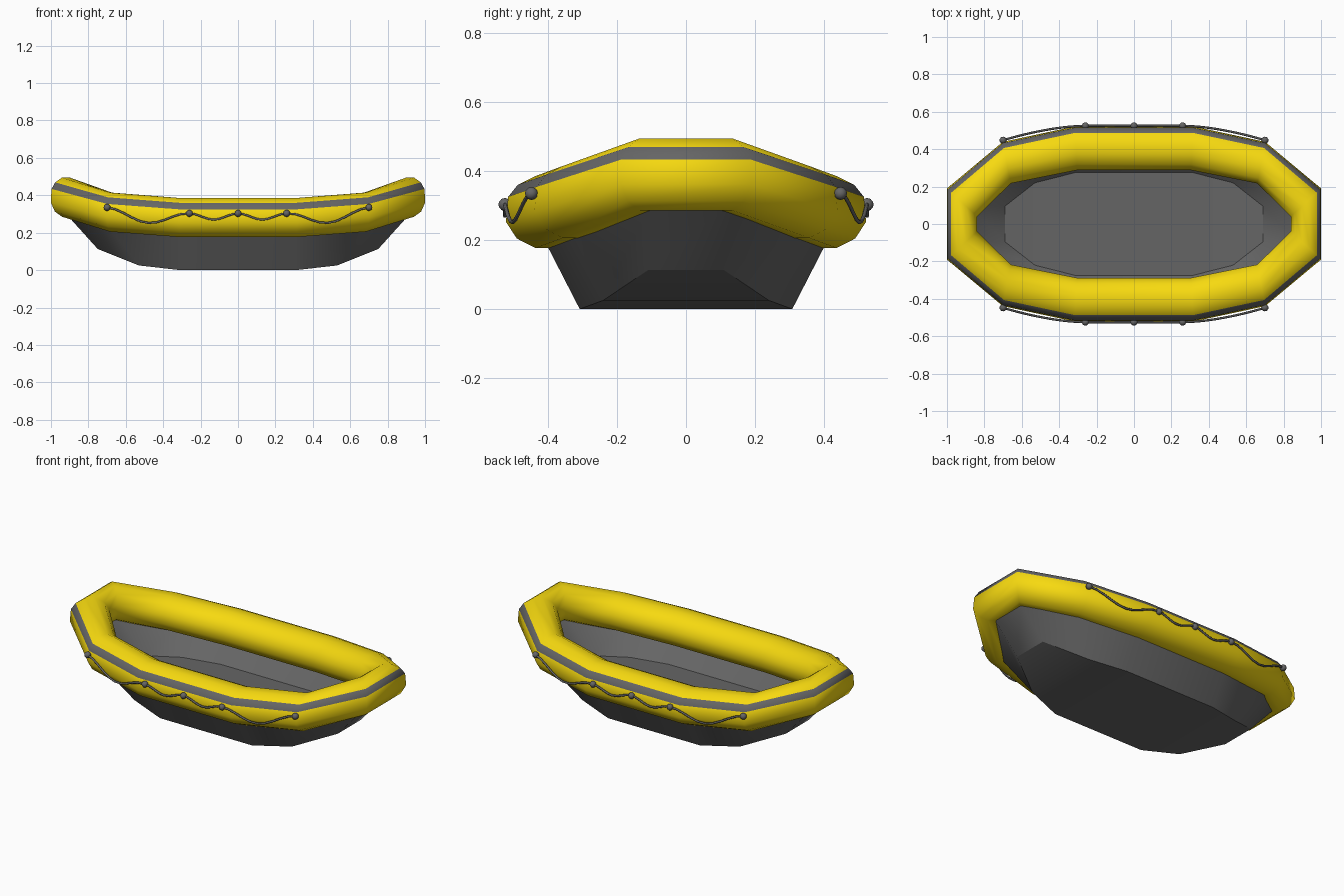
import bpy, bmesh, math

if "Cube" in bpy.data.objects:
    bpy.data.objects.remove(bpy.data.objects["Cube"])

def material(name, rgb):
    m = bpy.data.materials.new(name)
    m.diffuse_color = (*rgb, 1)
    m.use_nodes = True
    m.node_tree.nodes["Principled BSDF"].inputs["Base Color"].default_value = m.diffuse_color
    return m

YELLOW = material("yellow", (0.93, 0.7, 0.005))
GREY = material("dark_grey", (0.13, 0.13, 0.13))

def around(quarter):
    """Mirror three (x, y, z) points into a closed 12 point loop."""
    a = quarter
    pts = [(x, y, z) for x, y, z in a] + [(-x, y, z) for x, y, z in reversed(a)]
    return pts + [(x, -y, z) for x, y, z in reversed(pts)]

def loft(name, loops, mats, close=False, caps=False, hard=(), mat_of=lambda k: 0):
    """Skin closed loops; the loops listed in hard become sharp edges."""
    bm = bmesh.new()
    rows = [[bm.verts.new(p) for p in loop] for loop in loops]
    n = len(rows[0])
    for k in range(len(rows) if close else len(rows) - 1):
        r, s = rows[k], rows[(k + 1) % len(rows)]
        for i in range(n):
            j = (i + 1) % n
            bm.faces.new((r[i], r[j], s[j], s[i])).material_index = mat_of(k)
    if caps:
        for r in (rows[0], rows[-1]):
            for i in range(5):
                bm.faces.new((r[i], r[i + 1], r[10 - i], r[11 - i]))
    bmesh.ops.recalc_face_normals(bm, faces=bm.faces)
    for f in bm.faces:
        f.smooth = True
    for k in hard:
        for i in range(n):
            bm.edges.get((rows[k][i], rows[k][(i + 1) % n])).smooth = False
    me = bpy.data.meshes.new(name)
    bm.to_mesh(me)
    bm.free()
    for m in mats:
        me.materials.append(m)
    ob = bpy.data.objects.new(name, me)
    bpy.context.collection.objects.link(ob)
    return ob

# Inflated tube: twelve-sided section, (centre, outward half width) at each corner
stations = [((0.92, 0.115, 0.39), (0.084, 0.077)),
            ((0.68, 0.328, 0.31), (0.022, 0.115)),
            ((0.31, 0.405, 0.281), (0.006, 0.121))]
loops = []
for deg in [24, 47] + list(range(75, 346, 30)):
    c, s = math.cos(math.radians(deg)), math.sin(math.radians(deg))
    loops.append(around([(x + hx * c, y + hy * c, z + 0.108 * s)
                         for (x, y, z), (hx, hy) in stations]))
# the upper outer band of faces is the grey stripe
loft("inflated_tube", loops, [YELLOW, GREY], close=True,
     mat_of=lambda k: 1 if k == 0 else 0)

# Hull shell: outer bottom, outer rim, inner rim, inner floor
loft("hull_floor", [
    around([(0.75, 0.11, 0.113), (0.53, 0.24, 0.025), (0.31, 0.308, 0)]),
    around([(0.91, 0.11, 0.29), (0.68, 0.325, 0.215), (0.31, 0.402, 0.183)]),
    around([(0.88, 0.10, 0.30), (0.66, 0.30, 0.225), (0.31, 0.37, 0.195)]),
    around([(0.69, 0.095, 0.125), (0.53, 0.22, 0.11), (0.31, 0.276, 0.105)]),
], [GREY], caps=True, hard=range(4))

# Grab ropes and their knots, one set per side
def rope_y(x):
    return 0.525 - 0.077 * (max(0, abs(x) - 0.26) / 0.44) ** 1.7

knots = [(-0.70, 0.335), (-0.26, 0.303), (0, 0.303), (0.26, 0.303), (0.70, 0.335)]
for side, label in ((-1, "front"), (1, "back")):
    path = []
    for (x0, z0), (x1, z1) in zip(knots, knots[1:]):
        sag = 0.067 if x1 - x0 > 0.3 else 0.033
        for i in range(10):
            t = i / 10
            x = x0 + (x1 - x0) * t
            path.append((x, side * rope_y(x),
                         z0 + (z1 - z0) * t - sag * math.sin(math.pi * t) ** 2))
    path.append((0.70, side * rope_y(0.70), 0.335))
    cu = bpy.data.curves.new(label + "_rope", 'CURVE')
    cu.dimensions = '3D'
    cu.bevel_depth = 0.006
    cu.bevel_resolution = 1
    cu.use_fill_caps = True
    sp = cu.splines.new('POLY')
    sp.points.add(len(path) - 1)
    for p, co in zip(sp.points, path):
        p.co = (*co, 1)
    cu.materials.append(GREY)
    bpy.context.collection.objects.link(bpy.data.objects.new(label + "_rope", cu))
    for i, (x, z) in enumerate(knots):
        bpy.ops.mesh.primitive_ico_sphere_add(subdivisions=2, radius=0.019,
                                              location=(x, side * rope_y(x), z))
        ob = bpy.context.object
        ob.name = f"{label}_rope_knot_{i + 1}"
        ob.data.materials.append(GREY)
        bpy.ops.object.shade_smooth_by_angle(angle=math.radians(50))
